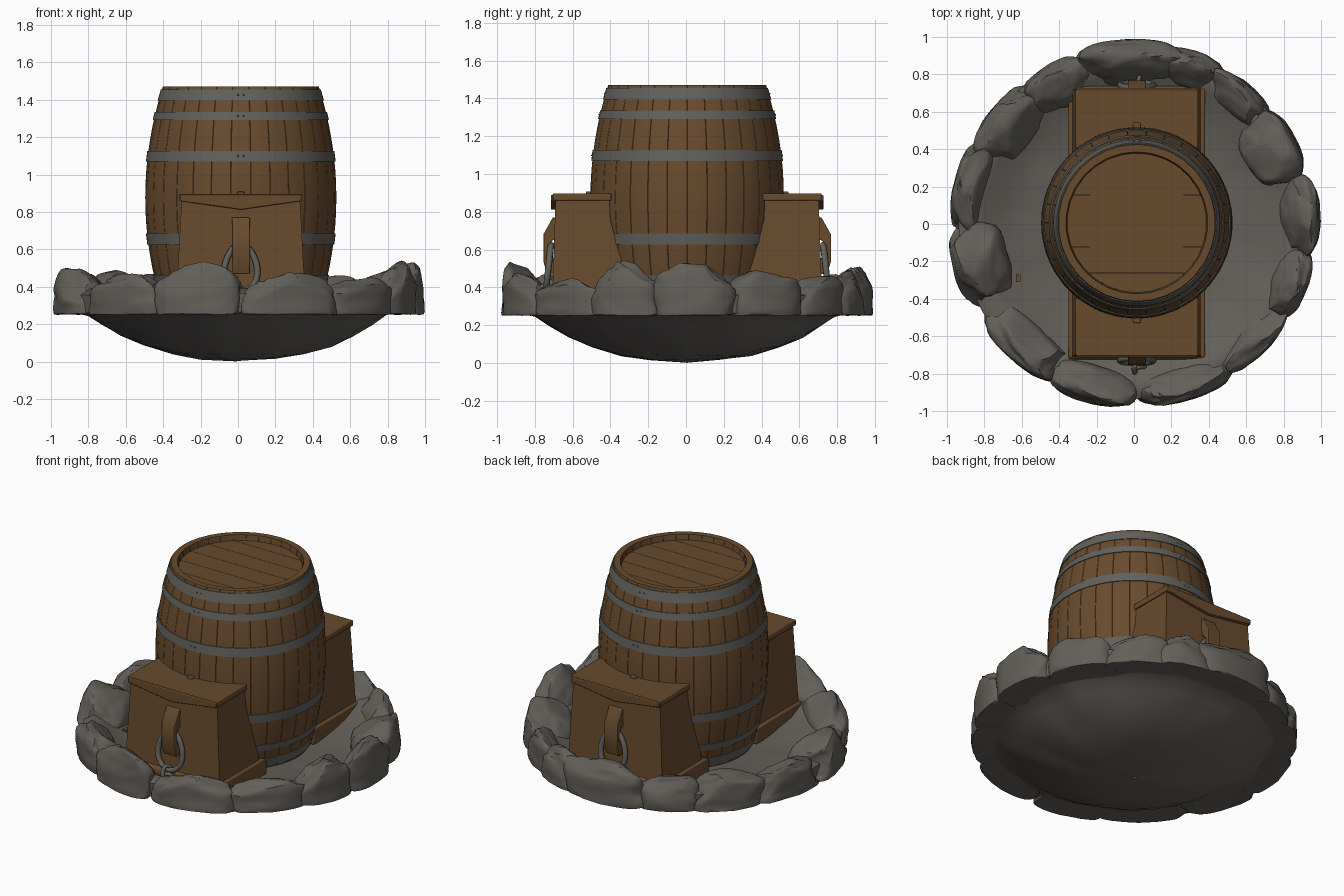
import bpy, bmesh, math, random
from mathutils import Vector, Matrix, noise

random.seed(4)
cube = bpy.data.objects.get("Cube")
if cube:
    bpy.data.objects.remove(cube)

CX, CY = 0.015, 0.006     # barrel axis
MID, HALF = 0.877, 0.593  # barrel mid height and half height


def material(name, rgb):
    m = bpy.data.materials.new(name)
    m.use_nodes = True
    m.diffuse_color = (*rgb, 1)
    bsdf = next(n for n in m.node_tree.nodes if n.type == 'BSDF_PRINCIPLED')
    bsdf.inputs["Base Color"].default_value = (*rgb, 1)
    return m


WOOD = material("brown wood", (0.14, 0.07, 0.027))
IRON = material("grey iron", (0.12, 0.118, 0.108))
ROCK = material("grey rock", (0.125, 0.115, 0.10))


def finish(name, bm, mat, angle=35, bevel=0):
    bmesh.ops.recalc_face_normals(bm, faces=bm.faces)
    me = bpy.data.meshes.new(name)
    bm.to_mesh(me)
    bm.free()
    me.materials.append(mat)
    ob = bpy.data.objects.new(name, me)
    bpy.context.collection.objects.link(ob)
    if bevel:
        mod = ob.modifiers.new("soft edges", 'BEVEL')
        mod.width, mod.segments = bevel, 2
    if angle:
        bpy.ops.object.select_all(action='DESELECT')
        ob.select_set(True)
        bpy.context.view_layer.objects.active = ob
        bpy.ops.object.shade_smooth_by_angle(angle=math.radians(angle))
    return ob


def lathe(bm, profile, angles, offsets=None):
    """Turn closed (radius, z) points round the barrel axis, with a radius offset per angle."""
    offsets = offsets or [0] * len(angles)
    rings = [[bm.verts.new((CX + (r + o) * math.cos(a), CY + (r + o) * math.sin(a), z))
              for r, z in profile] for a, o in zip(angles, offsets)]
    n = len(profile)
    for i, ring in enumerate(rings):
        nxt = rings[(i + 1) % len(rings)]
        for j in range(n):
            k = (j + 1) % n
            bm.faces.new((ring[j], nxt[j], nxt[k], ring[k]))


def prism(bm, points, place, a, b):
    """Extrude a flat outline from a to b; place(u, v, t) gives the position."""
    ends = [[bm.verts.new(place(u, v, t)) for u, v in points] for t in (a, b)]
    for e in ends:
        bm.faces.new(e)
    for i in range(len(points)):
        j = (i + 1) % len(points)
        bm.faces.new((ends[0][i], ends[0][j], ends[1][j], ends[1][i]))


def box(bm, lo, hi):
    size, mid = Vector(hi) - Vector(lo), (Vector(hi) + Vector(lo)) / 2
    bmesh.ops.create_cube(bm, size=1, matrix=Matrix.Translation(mid) @ Matrix.Diagonal((*size, 1)))


def bulge(z):
    return 0.511 - 0.094 * ((z - MID) / HALF) ** 2


# Barrel staves with fine seams between them
STAVES = 30
angles, offsets = [], []
for s in range(STAVES):
    for frac, off in ((0, -0.002), (0.015, 0), (0.35, 0.001), (0.65, 0.001), (0.985, 0)):
        angles.append((s + frac) * math.tau / STAVES)
        offsets.append(off)
heights = [MID - HALF + 2 * HALF * i / 16 for i in range(17)]
profile = [(bulge(z), z) for z in heights]
profile += [(0.378, heights[-1]), (0.368, 1.42), (0.368, heights[0])]
bm = bmesh.new()
lathe(bm, profile, angles, offsets)
finish("barrel_staves", bm, WOOD, 30)

# Barrel heads made of parallel planks
bm = bmesh.new()
cuts = [-0.372, -0.27, -0.13, 0.01, 0.15, 0.28, 0.372]
for lo, hi in zip(cuts, cuts[1:]):
    ys = [lo + 0.001 + (hi - lo - 0.002) * i / 8 for i in range(9)]
    half = [math.sqrt(max(0.373 ** 2 - y * y, 1e-5)) for y in ys]
    outline = [(h, y) for h, y in zip(half, ys)] + [(-h, y) for h, y in zip(half[::-1], ys[::-1])]
    for z in (1.415, 0.29):
        prism(bm, outline, lambda u, v, t: (CX + u, CY + v, t), z, z + 0.02)
box(bm, (CX - 0.25, CY - 0.25, 1.40), (CX + 0.25, CY + 0.25, 1.431))
finish("barrel_heads", bm, WOOD, 0)

# Iron hoops, mirrored about the middle of the barrel, and their rivets
bands = [(1.395, 1.455), (1.292, 1.335), (1.07, 1.127)]
bands += [(2 * MID - b, 2 * MID - a) for a, b in bands]
round_angles = [i * math.tau / 72 for i in range(72)]
bm, rivets = bmesh.new(), bmesh.new()
for a, b in bands:
    lathe(bm, [(bulge(a) - 0.02, a), (bulge(a) + 0.006, a), (bulge(b) + 0.006, b),
               (bulge(b) - 0.02, b)], round_angles)
    z = (a + b) / 2
    for side in (-1, 1):
        for dx in (-0.015, 0.015):
            at = Vector((CX + dx, CY + side * (bulge(z) + 0.005), z))
            bmesh.ops.create_uvsphere(rivets, u_segments=8, v_segments=6, radius=0.005,
                                      matrix=Matrix.Translation(at))
finish("barrel_hoops", bm, IRON)
finish("hoop_rivets", rivets, IRON)


def along_x(u, v, t):
    flare = 1 + 0.17 * (0.86 - v)
    return (CX + t * flare, u, v)


def link(name, centre, width, height, lean, turn, thick):
    """Closed oval chain link, narrower at the top."""
    cu = bpy.data.curves.new(name, 'CURVE')
    cu.dimensions = '3D'
    cu.bevel_depth, cu.bevel_resolution = thick, 2
    sp = cu.splines.new('POLY')
    sp.points.add(23)
    sp.use_cyclic_u = True
    for i, p in enumerate(sp.points):
        a = i * math.tau / 24
        c, s = math.cos(a), math.sin(a)
        p.co = (c * width * (1 - 0.18 * s), lean * s, s * height, 1)
    cu.materials.append(IRON)
    sp.use_smooth = True
    ob = bpy.data.objects.new(name, cu)
    bpy.context.collection.objects.link(ob)
    ob.matrix_world = Matrix.Translation(centre) @ Matrix.Rotation(turn, 4, 'Z')
    return ob


def support(side):
    parts = []
    # Flared block that cradles the barrel
    bm = bmesh.new()
    prism(bm, [(-0.69, 0.865), (-0.405, 0.865), (-0.40, 0.76), (-0.36, 0.6), (-0.305, 0.42),
               (-0.28, 0.28), (-0.71, 0.28)], along_x, -0.317, 0.317)
    parts.append(finish(side + "_support_block", bm, WOOD, 20))
    # Plinth
    bm = bmesh.new()
    prism(bm, [(-0.725, 0.255), (-0.725, 0.345), (-0.71, 0.362), (-0.26, 0.362), (-0.24, 0.345),
               (-0.24, 0.255)], lambda u, v, t: (CX + t, u, v), -0.365, 0.365)
    parts.append(finish(side + "_support_plinth", bm, WOOD, 30, 0.008))
    # Lid with a pointed front board and a small peg
    bm = bmesh.new()
    box(bm, (CX - 0.328, -0.705, 0.86), (CX + 0.328, -0.395, 0.897))
    prism(bm, [(-0.322, 0.89), (-0.322, 0.858), (0, 0.812), (0.322, 0.858), (0.322, 0.89)],
          lambda u, v, t: (CX + u, t, v), -0.715, -0.68)
    box(bm, (CX - 0.02, -0.53, 0.89), (CX + 0.02, -0.49, 0.908))
    parts.append(finish(side + "_support_lid", bm, WOOD, 30, 0.005))
    # Wooden hook
    bm = bmesh.new()
    prism(bm, [(-0.68, 0.77), (-0.705, 0.77), (-0.755, 0.68), (-0.755, 0.54), (-0.735, 0.47),
               (-0.69, 0.47), (-0.69, 0.55), (-0.732, 0.57), (-0.732, 0.62), (-0.705, 0.65),
               (-0.68, 0.65)], lambda u, v, t: (CX + t, u, v), -0.048, 0.048)
    parts.append(finish(side + "_hook", bm, WOOD, 30, 0.004))
    # Hanging ring and the short chain running down to the ground
    parts.append(link(side + "_ring", (CX, -0.728, 0.50), 0.088, 0.125, 0.014, 0, 0.017))
    for i in range(2):
        parts.append(link(f"{side}_chain_link_{i}", (CX + 0.012 * i, -0.76 - 0.015 * i,
                          0.365 - 0.045 * i), 0.035, 0.04, 0.01, 1.2 - i, 0.012))
    return parts


support("front")
for ob in support("back"):
    ob.matrix_world = (Matrix.Translation((2 * CX, 2 * CY, 0)) @ Matrix.Rotation(math.pi, 4, 'Z')
                       @ ob.matrix_world)

# Loose wood chip on the bowl floor
bm = bmesh.new()
box(bm, (-0.632, -0.31, 0.27), (-0.608, -0.27, 0.305))
finish("wood_chip", bm, WOOD, 0)


# Shallow stone bowl
bm = bmesh.new()
bowl = [(0.01, 0.008), (0.2, 0.018), (0.35, 0.042), (0.5, 0.085), (0.62, 0.14), (0.72, 0.195),
        (0.8, 0.248), (0.86, 0.262), (0.93, 0.265), (0.94, 0.36), (0.88, 0.39), (0.8, 0.355),
        (0.7, 0.30), (0.58, 0.268), (0.4, 0.25), (0.2, 0.245), (0.01, 0.245)]
lathe(bm, bowl, [i * math.tau / 96 for i in range(96)])
for v in bm.verts:
    v.co.x, v.co.y = v.co.x - CX, v.co.y - CY
    v.co += noise.noise_vector(v.co * 4.5) * 0.013 + noise.noise_vector(v.co * 11) * 0.005
    v.co.z = max(v.co.z, 0)
finish("stone_bowl", bm, ROCK, 60)


# Ring of boulders: direction, half span, top height, inner radius, outer radius
boulders = [(3, 14, 0.53, 0.78, 1.0), (29, 14, 0.49, 0.68, 0.98), (51, 14, 0.46, 0.78, 0.97),
            (70, 12, 0.49, 0.78, 0.985), (92, 19, 0.51, 0.74, 0.99), (118, 13, 0.47, 0.71, 0.97),
            (141, 16, 0.49, 0.71, 0.98), (167, 16, 0.47, 0.81, 0.99), (194, 16, 0.50, 0.69, 1.0),
            (227, 18, 0.47, 0.75, 0.98), (256, 15, 0.535, 0.78, 0.99),
            (289, 18, 0.475, 0.80, 0.99), (317, 16, 0.45, 0.79, 0.98), (339, 12, 0.54, 0.79, 0.99)]

for n, (direction, span, top, inner, outer) in enumerate(boulders):
    bm = bmesh.new()
    bmesh.ops.create_icosphere(bm, subdivisions=4, radius=1)
    shift = Vector((n * 7.3, n * 3.1, 0))
    chips = [Vector((random.uniform(-1, 1), random.uniform(-1, 0.5), random.uniform(0.2, 1))).normalized()
             for _ in range(7)]
    # Blocky lump with an upright skirt, a flat bottom and chiselled planes
    for v in bm.verts:
        c = v.co.copy()
        if c.z < 0:
            flat = 1 / max(math.hypot(c.x, c.y), 0.8)
            c = Vector((c.x * flat, c.y * flat, max(c.z, -0.6)))
        else:
            c.z **= 0.75
        c.x, c.y = (math.copysign(abs(k) ** 0.65, k) for k in c.xy)
        for chip in chips:
            over = c.dot(chip) - 0.85
            if c.z > -0.5 and over > 0:
                c -= chip * over * 0.9
        bump = noise.noise_vector(c * 1.6 + shift) * 0.1 + noise.noise_vector(c * 4 + shift) * 0.04
        bump.z *= 1 if c.z > -0.5 else 0.3
        c += bump
        # Lean the crest outward so the inner face slopes to the floor
        c.y += 0.45 * max(c.z, 0) * (1 - max(c.y, 0))
        v.co = c
    # Fit the lump to its span, then bend it round the rim
    lows = [min(v.co[k] for v in bm.verts) for k in range(3)]
    highs = [max(v.co[k] for v in bm.verts) for k in range(3)]
    for v in bm.verts:
        u, w, h = ((v.co[k] - lows[k]) / (highs[k] - lows[k]) for k in range(3))
        a = math.radians(direction + span * (2 * u - 1))
        r, z = inner + (outer - inner) * w, 0.25 + (top - 0.25) * h
        v.co = (r * math.cos(a), r * math.sin(a), z)
    finish(f"boulder_{n + 1}", bm, ROCK, 40)
